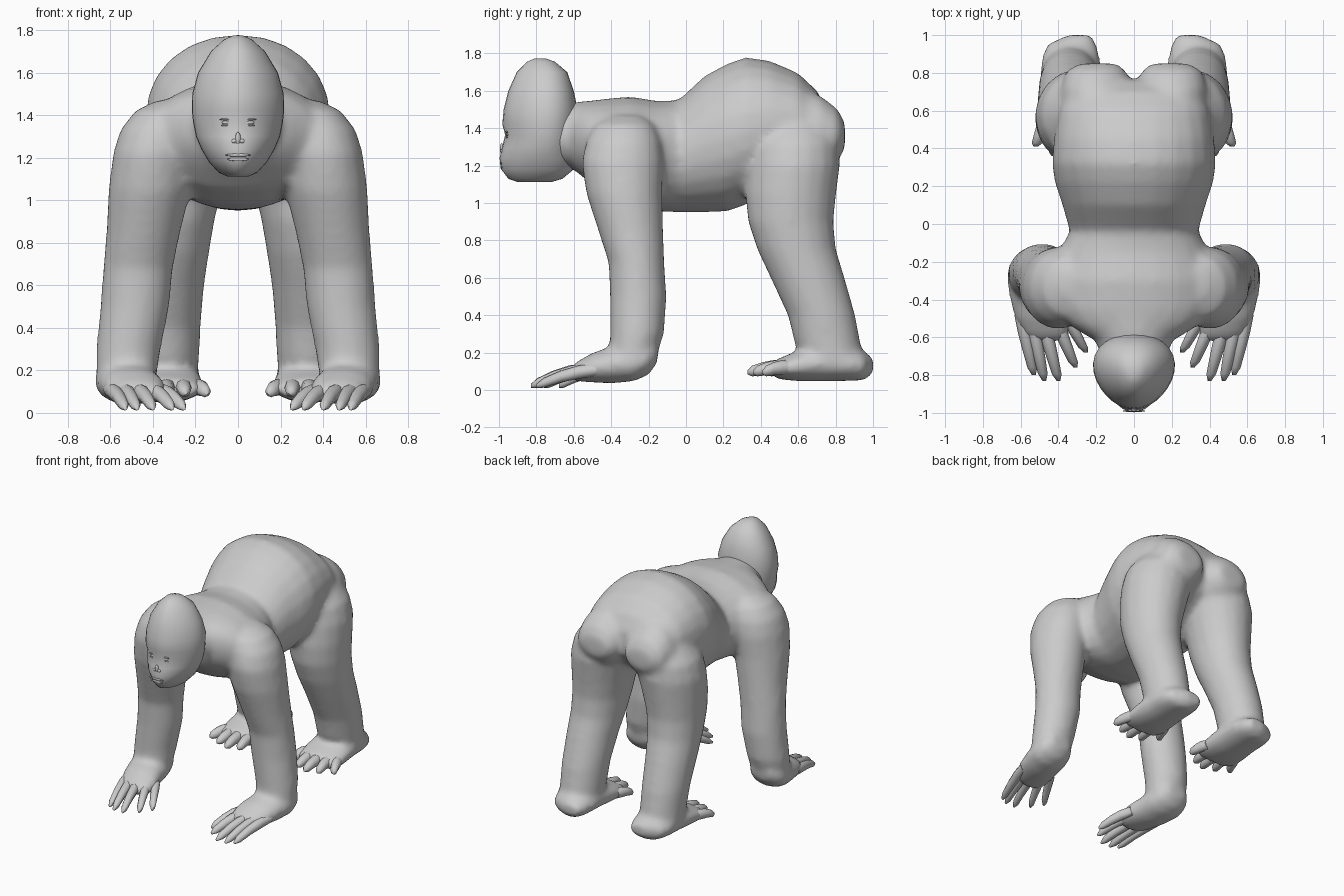
import bpy, bmesh, math
from mathutils import Vector

if "Cube" in bpy.data.objects:
    bpy.data.objects.remove(bpy.data.objects["Cube"])

GREY = (0.6, 0.6, 0.6, 1)
skin = bpy.data.materials.new("plain grey")
skin.use_nodes = True
skin.diffuse_color = GREY
skin.node_tree.nodes["Principled BSDF"].inputs["Base Color"].default_value = GREY


def loft(bm, rings, axis, side=1, sides=18, power=2.0, taper=0.0):
    """Skin closed rings (t, a, b, radius_a, radius_b) stacked along an axis."""
    loops = []
    for t, a, b, ra, rb in rings:
        loop = []
        for i in range(sides):
            ang = math.tau * i / sides
            c, s = math.cos(ang), math.sin(ang)
            u = math.copysign(abs(c) ** (2 / power), c)
            v = math.copysign(abs(s) ** (2 / power), s)
            u *= 1 + taper * v
            p, q = a + u * ra, b + v * rb
            co = (side * p, q, t) if axis == "z" else (side * p, t, q)
            loop.append(bm.verts.new(co))
        loops.append(loop)
    for lo, hi in zip(loops, loops[1:]):
        for i in range(sides):
            j = (i + 1) % sides
            bm.faces.new((lo[i], lo[j], hi[j], hi[i]))
    bm.faces.new(loops[0][::-1])
    bm.faces.new(loops[-1])


def finish(bm, name, angle=60):
    """Turn the bmesh into a smooth shaded grey object."""
    bmesh.ops.recalc_face_normals(bm, faces=bm.faces)
    mesh = bpy.data.meshes.new(name)
    bm.to_mesh(mesh)
    bm.free()
    mesh.materials.append(skin)
    obj = bpy.data.objects.new(name, mesh)
    bpy.context.collection.objects.link(obj)
    bpy.ops.object.select_all(action="DESELECT")
    obj.select_set(True)
    bpy.context.view_layer.objects.active = obj
    bpy.ops.object.shade_smooth_by_angle(angle=math.radians(angle))
    return obj


def digits(name, pairs, base_z, tip_z, radius, arch):
    """Fingers or toes: tapered, slightly arched tubes, mirrored to both sides."""
    bm = bmesh.new()
    for base, tip in pairs:
        base, tip = Vector((*base, base_z)), Vector((*tip, tip_z))
        rings = []
        for f, r in ((0, 1), (0.3, 1.05), (0.6, 0.92), (0.88, 0.75), (1, 0.3)):
            p = base.lerp(tip, f)
            lift = arch * math.sin(math.pi * f)
            rings.append((p.y, p.x, p.z + lift, radius * r, radius * r))
        loft(bm, rings, "y", sides=8)
    finish(bm, name).modifiers.new("other_side", "MIRROR")


# Trunk, neck, limbs, palms and soles, fused into one skin
torso = [(-.6, 0, 1.35, .24, .17), (-.53, 0, 1.33, .35, .21), (-.45, 0, 1.30, .42, .255),
         (-.3, 0, 1.275, .44, .295), (-.15, 0, 1.25, .40, .295), (-.04, 0, 1.25, .34, .3),
         (.1, 0, 1.315, .38, .365), (.22, 0, 1.35, .42, .395), (.32, 0, 1.385, .435, .395),
         (.45, 0, 1.41, .425, .35), (.6, 0, 1.42, .4, .275), (.7, 0, 1.41, .36, .19),
         (.76, 0, 1.4, .26, .09)]
neck = [(-.84, 0, 1.35, .12, .13), (-.6, 0, 1.36, .215, .18), (-.42, 0, 1.34, .33, .22)]
buttock = [(.4, .19, 1.36, .17, .25), (.6, .2, 1.36, .195, .26), (.72, .2, 1.365, .19, .21),
           (.81, .2, 1.365, .16, .14), (.85, .19, 1.36, .1, .07)]
arm = [(1.47, .31, -.32, .07, .08), (1.42, .345, -.33, .14, .16), (1.33, .38, -.335, .175, .2),
       (1.22, .4, -.34, .188, .22), (1.05, .415, -.33, .195, .205), (.85, .445, -.295, .175, .175),
       (.68, .47, -.265, .165, .15), (.5, .485, -.255, .163, .153), (.3, .515, -.262, .153, .145),
       (.2, .522, -.28, .145, .13), (.1, .53, -.29, .1, .08)]
palm = [(-.15, .53, .2, .08, .05), (-.2, .53, .17, .13, .09), (-.28, .528, .145, .15, .1),
        (-.4, .51, .135, .148, .1), (-.5, .485, .12, .148, .08), (-.58, .465, .1, .125, .055),
        (-.62, .455, .09, .09, .03)]
leg = [(1.48, .24, .57, .08, .1), (1.42, .25, .58, .16, .18), (1.32, .26, .58, .23, .24),
       (1.2, .28, .575, .243, .25), (1.05, .3, .56, .225, .245), (.9, .315, .56, .205, .23),
       (.75, .325, .592, .19, .212), (.6, .335, .65, .177, .2), (.4, .34, .725, .165, .182),
       (.25, .34, .757, .158, .178), (.12, .345, .8, .15, .15)]
sole = [(1, .29, .13, .07, .045), (.95, .33, .13, .135, .08), (.87, .335, .14, .158, .092),
        (.75, .335, .145, .163, .1), (.63, .335, .135, .175, .09), (.54, .335, .12, .178, .068),
        (.46, .335, .11, .16, .045)]
bm = bmesh.new()
loft(bm, torso, "y", sides=24, power=2.1)
loft(bm, neck, "y")
for side in (-1, 1):
    for rings, axis in ((arm, "z"), (leg, "z"), (buttock, "y"), (palm, "y"), (sole, "y")):
        loft(bm, rings, axis, side)
body = finish(bm, "body", 180)
remesh = body.modifiers.new("fuse", "REMESH")
remesh.mode = "VOXEL"
remesh.voxel_size = 0.02
remesh.use_smooth_shade = True
relax = body.modifiers.new("relax", "SMOOTH")
relax.factor = 0.5
relax.iterations = 12

digits("fingers", [((.6, -.48), (.53, -.8)), ((.54, -.52), (.475, -.83)),
                   ((.475, -.54), (.4, -.83)), ((.41, -.52), (.31, -.76)),
                   ((.375, -.46), (.255, -.68))], .11, .022, .034, .015)
digits("toes", [((.2, .58), (.15, .44)), ((.26, .54), (.25, .36)), ((.335, .53), (.335, .33)),
                ((.405, .54), (.425, .36)), ((.46, .56), (.52, .41))], .12, .095, .038, .01)

# Tall domed head: (height, front, back, half width)
profile = [(1.112, -.9, -.72, .05), (1.13, -.95, -.66, .09), (1.18, -.988, -.6, .135),
           (1.24, -.997, -.595, .17), (1.3, -.983, -.595, .195), (1.365, -.967, -.59, .208),
           (1.42, -.982, -.585, .214), (1.5, -.975, -.58, .212), (1.6, -.95, -.6, .185),
           (1.7, -.905, -.635, .125), (1.755, -.85, -.7, .065), (1.773, -.81, -.75, .025)]
bm = bmesh.new()
loft(bm, [(z, 0, (f + b) / 2, w, (b - f) / 2) for z, f, b, w in profile], "z",
     sides=28, taper=0.18)
head = finish(bm, "head")
bpy.context.view_layer.update()


def feature(bm, x, z, size, sink=0.0):
    """A small flattened bump seated on the front of the head."""
    hit, point, normal, index = head.ray_cast(Vector((x, -2, z)), Vector((0, 1, 0)))
    new = bmesh.ops.create_uvsphere(bm, u_segments=12, v_segments=8, radius=1)["verts"]
    bmesh.ops.scale(bm, verts=new, vec=size)
    bmesh.ops.translate(bm, verts=new, vec=(x, point.y + sink, z))


# Eyes, lids, nose and lips
eyes, lids, nose, lips = (bmesh.new() for part in range(4))
for side in (-1, 1):
    feature(eyes, side * .055, 1.365, (.022, .006, .008))
    feature(lids, side * .055, 1.38, (.032, .007, .005), .002)
    feature(lids, side * .055, 1.352, (.026, .006, .004), .002)
    feature(nose, side * .018, 1.278, (.014, .008, .01))
feature(nose, 0, 1.29, (.013, .01, .03))
feature(lips, 0, 1.212, (.062, .006, .007), .003)
feature(lips, 0, 1.192, (.052, .006, .008), .003)
for bm, name in ((eyes, "eyes"), (lids, "eyelids"), (nose, "nose"), (lips, "lips")):
    finish(bm, name)
